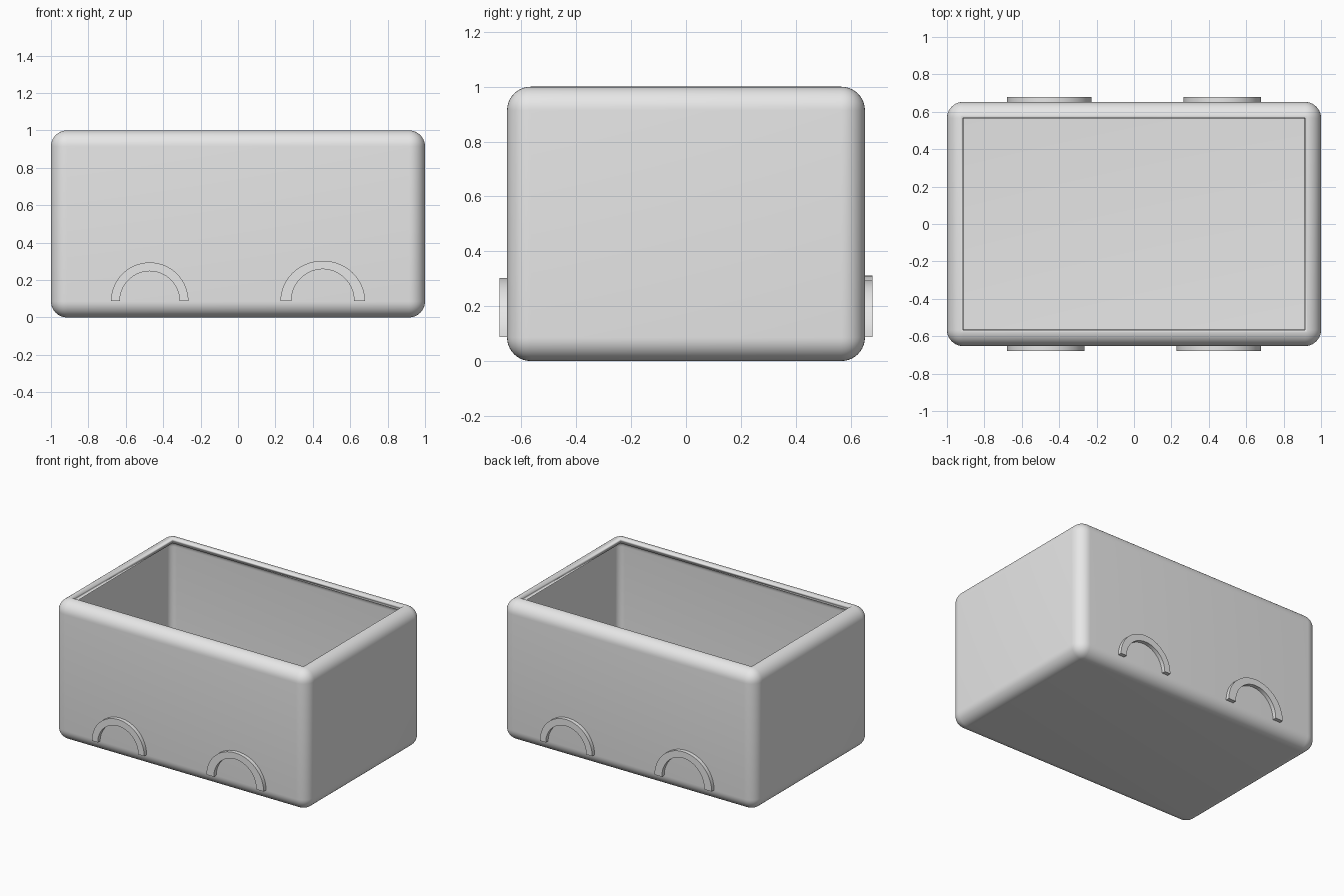
import bpy, bmesh, math
from mathutils import Vector

default = bpy.data.objects.get("Cube")
if default:
    bpy.data.objects.remove(default, do_unlink=True)

grey = bpy.data.materials.new("light grey")
grey.use_nodes = True
COLOUR = (0.8, 0.8, 0.8, 1)
grey.diffuse_color = COLOUR
grey.node_tree.nodes["Principled BSDF"].inputs["Base Color"].default_value = COLOUR

LENGTH, WIDTH, HEIGHT = 2.0, 1.305, 1.0
ROUND, WALL = 0.086, 0.04


def finish(bm, name):
    """Turn a bmesh into a named, smooth shaded object."""
    bmesh.ops.recalc_face_normals(bm, faces=bm.faces)
    mesh = bpy.data.meshes.new(name)
    bm.to_mesh(mesh)
    bm.free()
    mesh.materials.append(grey)
    obj = bpy.data.objects.new(name, mesh)
    bpy.context.collection.objects.link(obj)
    bpy.ops.object.select_all(action='DESELECT')
    obj.select_set(True)
    bpy.context.view_layer.objects.active = obj
    bpy.ops.object.shade_smooth_by_angle(angle=math.radians(35))
    return obj


# Open box: rounded block without its top, given an inward wall thickness
bm = bmesh.new()
bmesh.ops.create_cube(bm, size=1)
bmesh.ops.scale(bm, vec=(LENGTH, WIDTH, HEIGHT), verts=bm.verts)
bmesh.ops.translate(bm, vec=(0, 0, HEIGHT / 2), verts=bm.verts)
bmesh.ops.bevel(bm, geom=bm.edges[:], offset=ROUND, segments=10,
                profile=0.5, affect='EDGES')
top = max(bm.faces, key=lambda f: f.calc_center_median().z)
bmesh.ops.delete(bm, geom=[top], context='FACES')
box = finish(bm, "open_box")
shell = box.modifiers.new("wall", 'SOLIDIFY')
shell.thickness = WALL
shell.offset = -1
# keep the wall ahead of the sharp-edge shading
while box.modifiers[0] != shell:
    bpy.ops.object.modifier_move_up(modifier=shell.name)


def wheel_arch(name, x, side, outer, inner):
    """Half ring standing proud of the front (side -1) or back (side 1)."""
    bm = bmesh.new()
    steps, base = 32, 0.087
    near, far = side * (WIDTH / 2 - 0.01), side * 0.68
    rings = []
    for i in range(steps + 1):
        a = math.pi * i / steps
        ring = []
        for (rx, rz), y in ((outer, near), (outer, far), (inner, far), (inner, near)):
            ring.append(bm.verts.new(Vector((x + rx * math.cos(a), y,
                                             base + rz * math.sin(a)))))
        rings.append(ring)
    for p, q in zip(rings, rings[1:]):
        for k in range(4):
            n = (k + 1) % 4
            bm.faces.new((p[k], p[n], q[n], q[k]))
    bm.faces.new(rings[0])
    bm.faces.new(rings[-1])
    finish(bm, name)


# Wheel arches: the larger pair sits diagonally opposite
for side, place, tall in ((-1, "front", 0.216), (1, "back", 0.224)):
    wheel_arch(place + "_small_arch", side * 0.472, side,
               (0.207, 0.207), (0.16, 0.16))
    wheel_arch(place + "_large_arch", -side * 0.453, side,
               (0.226, tall), (0.168, tall - 0.045))
